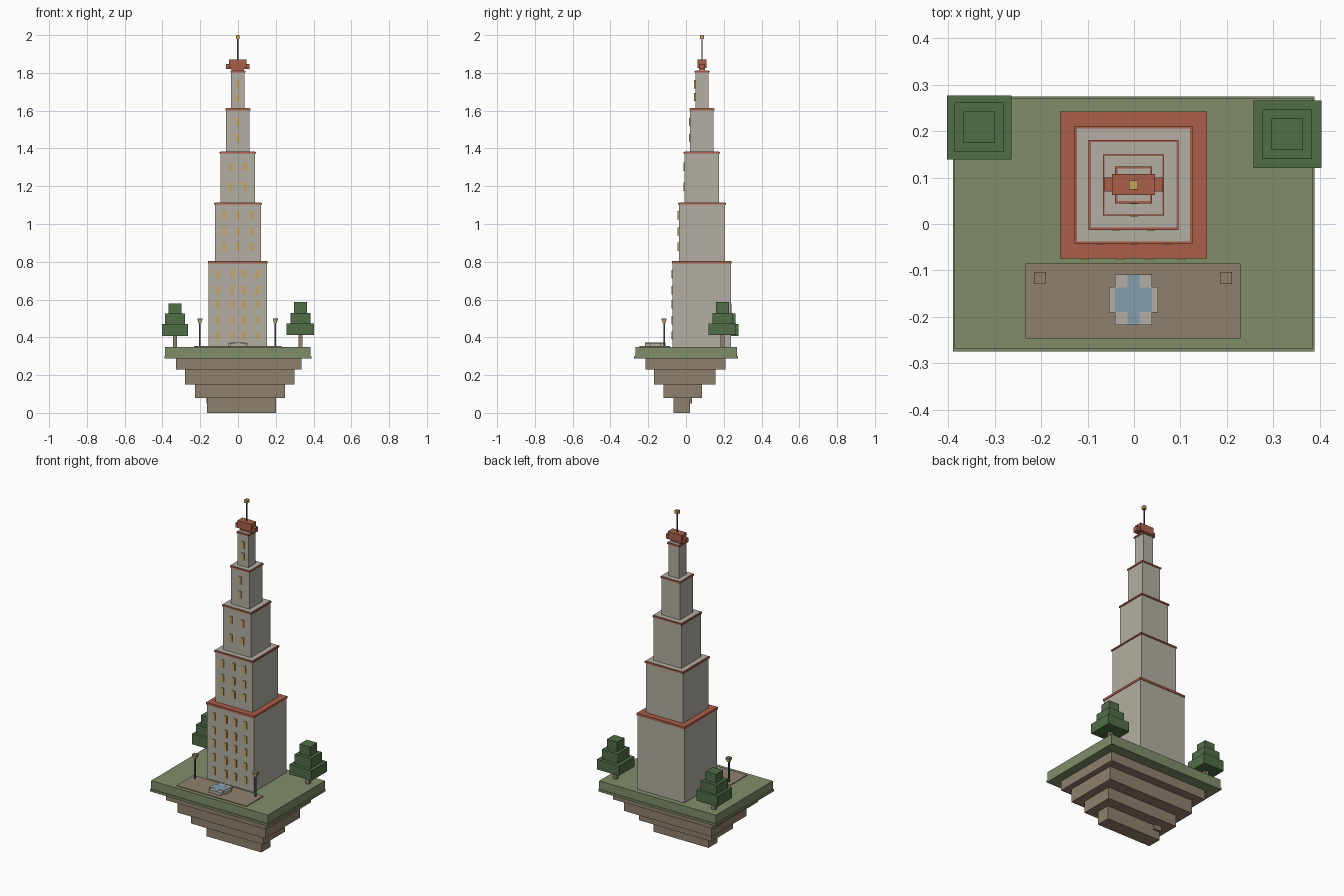
import bpy, bmesh


def lin(c):
    c /= 255
    return c / 12.92 if c <= 0.04045 else ((c + 0.055) / 1.055) ** 2.4


def mat(name, r, g, b):
    m = bpy.data.materials.new(name)
    m.diffuse_color = (lin(r), lin(g), lin(b), 1)
    return m


STONE = mat("grey_stone", 180, 175, 163)
RED = mat("terracotta", 170, 94, 74)
GRASS = mat("grass_green", 128, 141, 106)
SOIL = mat("soil_brown", 143, 128, 109)
LEAF = mat("leaf_green", 80, 110, 70)
WATER = mat("water_blue", 133, 158, 175)
GOLD = mat("window_gold", 200, 165, 92)
METAL = mat("dark_metal", 75, 80, 84)


def boxes(name, material, items):
    """One object from boxes given as (x0, x1, y0, y1, z0, z1)."""
    bm = bmesh.new()
    for x0, x1, y0, y1, z0, z1 in items:
        for v in bmesh.ops.create_cube(bm, size=1)["verts"]:
            v.co = (x1 if v.co.x > 0 else x0, y1 if v.co.y > 0 else y0,
                    z1 if v.co.z > 0 else z0)
    me = bpy.data.meshes.new(name)
    bm.to_mesh(me)
    bm.free()
    me.materials.append(material)
    ob = bpy.data.objects.new(name, me)
    bpy.context.collection.objects.link(ob)
    return ob


def cbox(cx, cy, hx, hy, z0, z1):
    return (cx - hx, cx + hx, cy - hy, cy + hy, z0, z1)


# Floating island: stepped soil under a grass slab with a lip
boxes("soil_layers", SOIL, [
    (-0.327, 0.335, -0.215, 0.21, 0.23, 0.287),
    (-0.28, 0.30, -0.17, 0.157, 0.15, 0.23),
    (-0.227, 0.25, -0.12, 0.085, 0.08, 0.15),
    (-0.163, 0.20, -0.065, 0.02, 0.0, 0.08),
    (-0.168, -0.12, 0.0, 0.033, 0.05, 0.08)])
boxes("grass_lip", GRASS, [(-0.389, 0.388, -0.274, 0.274, 0.287, 0.30)])
boxes("grass_top", GRASS, [(-0.386, 0.385, -0.268, 0.27, 0.30, 0.35)])
boxes("plaza", SOIL, [(-0.233, 0.229, -0.246, -0.085, 0.345, 0.354)])

# Tower tiers: half width, cornice half width, bottom, top, window columns, rows
TX, TY = -0.001, 0.084
tiers = [
    (0.155, 0.158, 0.35, 0.80, (-0.106, -0.029, 0.033, 0.101),
     (0.735, 0.65, 0.575, 0.49, 0.41)),
    (0.122, 0.127, 0.80, 1.11, (-0.074, 0.0, 0.071), (1.047, 0.96, 0.88)),
    (0.092, 0.097, 1.11, 1.38, (-0.04, 0.037), (1.303, 1.197)),
    (0.062, 0.066, 1.38, 1.61, (0.0,), (1.54, 1.455)),
    (0.035, 0.04, 1.61, 1.81, (0.0,), (1.74, 1.672))]
for i, (h, hc, z0, z1, cols, rows) in enumerate(tiers, 1):
    first = i == 1
    boxes(f"tower_tier_{i}", STONE,
          [cbox(TX, TY, h, h, z0, z1 if first else z1 + 0.003)])
    boxes(f"cornice_{i}", RED,
          [cbox(TX, TY, hc, hc, z1 - 0.008, z1 + (0.005 if first else 0.001))])
    boxes(f"windows_{i}", GOLD,
          [cbox(x, TY - h - 0.002, 0.0085, 0.004, z - 0.022, z + 0.022)
           for x in cols for z in rows])

# Crown, antenna and finial
boxes("crown", RED, [
    cbox(TX, 0.085, 0.034, 0.016, 1.81, 1.83),
    cbox(TX, 0.085, 0.046, 0.023, 1.825, 1.87),
    cbox(TX, 0.085, 0.063, 0.015, 1.82, 1.848)])
boxes("antenna", METAL, [cbox(TX, TY, 0.003, 0.003, 1.865, 1.985)])
boxes("finial", GOLD, [cbox(TX, TY, 0.01, 0.01, 1.98, 2.0)])

# Fountain: blocky round basin with water
FX, FY = -0.001, -0.163
boxes("fountain_basin", STONE, [
    cbox(FX, FY, 0.04, 0.054, 0.35, 0.37),
    cbox(FX, FY, 0.053, 0.027, 0.35, 0.3695)])
boxes("fountain_water", WATER, [
    cbox(FX, FY, 0.04, 0.026, 0.36, 0.372),
    cbox(FX, FY, 0.013, 0.0535, 0.36, 0.3715)])

# Lamps
for side, x in (("left", -0.202), ("right", 0.198)):
    y = -0.116
    boxes(f"lamp_post_{side}", METAL, [cbox(x, y, 0.004, 0.004, 0.35, 0.48)])
    boxes(f"lamp_light_{side}", GOLD, [cbox(x, y, 0.009, 0.009, 0.475, 0.49)])
    boxes(f"lamp_cap_{side}", SOIL, [cbox(x, y, 0.013, 0.013, 0.488, 0.50)])

# Trees: trunk and three stacked foliage blocks
for side, x, y, h, zs in (
        ("left", -0.333, 0.208, 0.069, (0.408, 0.47, 0.525, 0.578)),
        ("right", 0.33, 0.193, 0.073, (0.412, 0.472, 0.53, 0.588))):
    boxes(f"trunk_{side}", SOIL, [cbox(x, y, 0.011, 0.011, 0.34, 0.415)])
    boxes(f"foliage_{side}", LEAF, [
        cbox(x, y, hw, hw, zs[k], zs[k + 1])
        for k, hw in enumerate((h, 0.053, 0.034))])
